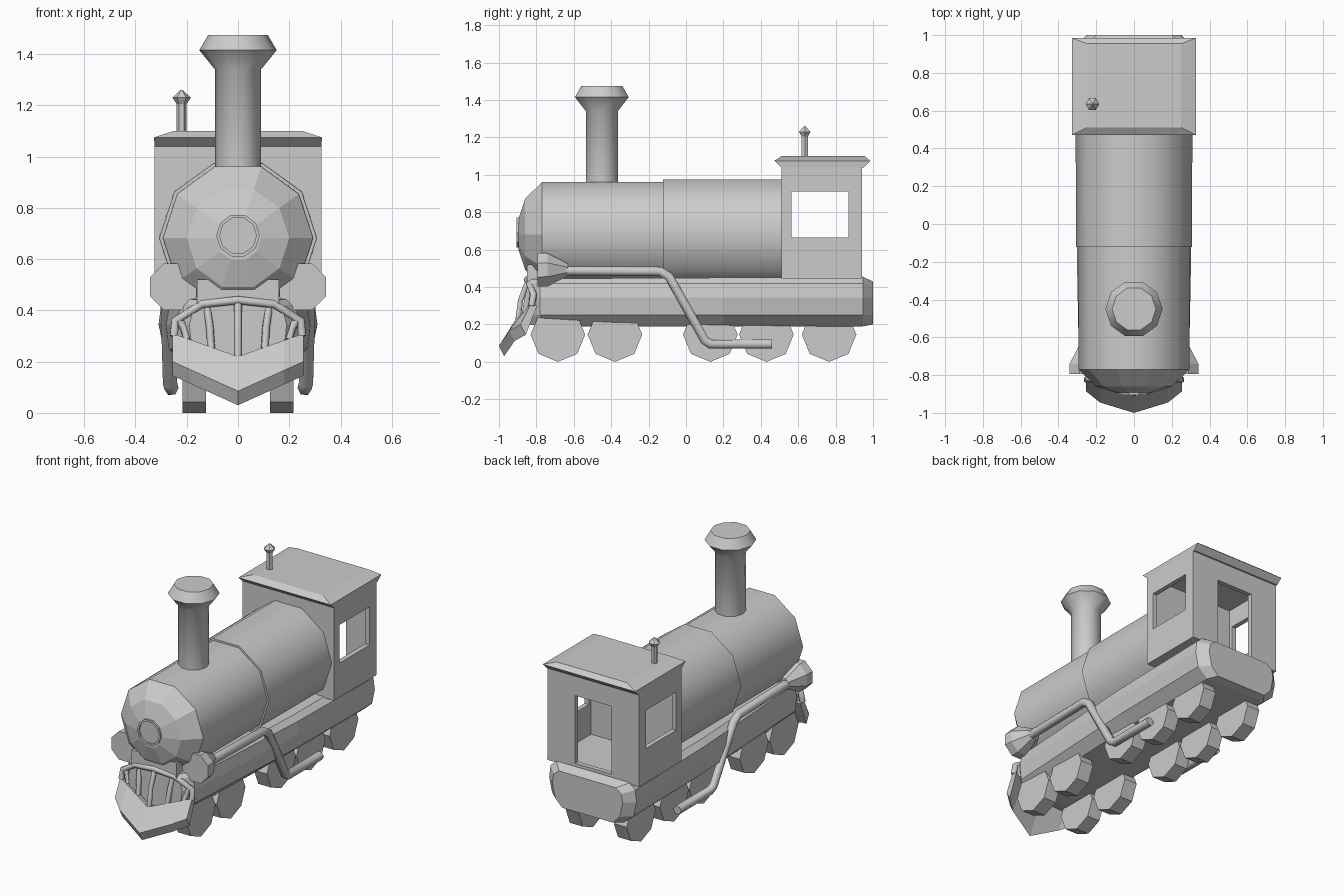
import bpy, bmesh
from math import cos, sin, pi, radians

if "Cube" in bpy.data.objects:
    bpy.data.objects.remove(bpy.data.objects["Cube"])


def loft(name, rings, smooth=None):
    """Skin a list of equal-length point rings and cap both ends."""
    bm = bmesh.new()
    vs = [[bm.verts.new(p) for p in ring] for ring in rings]
    n = len(rings[0])
    for a, b in zip(vs, vs[1:]):
        for i in range(n):
            j = (i + 1) % n
            bm.faces.new((a[i], a[j], b[j], b[i]))
    bm.faces.new(vs[0])
    bm.faces.new(vs[-1])
    bmesh.ops.recalc_face_normals(bm, faces=bm.faces)
    me = bpy.data.meshes.new(name)
    bm.to_mesh(me)
    bm.free()
    ob = bpy.data.objects.new(name, me)
    bpy.context.collection.objects.link(ob)
    if smooth:
        bpy.ops.object.select_all(action='DESELECT')
        ob.select_set(True)
        bpy.context.view_layer.objects.active = ob
        bpy.ops.object.shade_smooth_by_angle(angle=radians(smooth))
    return ob


def lathe(name, axis, centre, profile, n, phase=0, smooth=None):
    """Turned part; profile is (radius, position along axis)."""
    u, v = centre
    rings = []
    for r, t in profile:
        ring = []
        for i in range(n):
            a = phase + 2 * pi * i / n
            p, q = u + r * cos(a), v + r * sin(a)
            ring.append({'x': (t, p, q), 'y': (p, t, q), 'z': (p, q, t)}[axis])
        rings.append(ring)
    return loft(name, rings, smooth)


def box(name, x0, x1, y0, y1, z0, z1):
    return loft(name, [[(x0, y0, z), (x1, y0, z), (x1, y1, z), (x0, y1, z)] for z in (z0, z1)])


def tube(name, pts, r):
    cu = bpy.data.curves.new(name, 'CURVE')
    cu.dimensions = '3D'
    cu.bevel_depth = r
    cu.bevel_resolution = 1
    cu.use_fill_caps = True
    sp = cu.splines.new('POLY')
    sp.points.add(len(pts) - 1)
    for p, co in zip(sp.points, pts):
        p.co = (*co, 1)
    ob = bpy.data.objects.new(name, cu)
    bpy.context.collection.objects.link(ob)
    return ob


# Boiler: two barrels, faceted nose and lamp
lathe("rear_boiler", 'y', (0, .682), [(.307, -.122), (.309, .52)], 10, smooth=40)
lathe("front_boiler", 'y', (0, .682), [(.293, -.77), (.295, -.11)], 10, smooth=40)
lathe("boiler_nose", 'y', (0, .682), [(.09, -.895), (.2, -.86), (.293, -.77)], 10)
lathe("nose_lamp", 'y', (0, .692), [(.085, -.88), (.085, -.905), (.072, -.905), (.072, -.895)], 10)

# Chimney
lathe("chimney", 'z', (0, -.45),
      [(.09, .93), (.09, 1.34), (.151, 1.415), (.116, 1.475)], 10, smooth=60)

# Chassis with bulging sides and chamfered ends
def section(y, half):
    return [(s * x, y, z) for s, pts in ((1, half), (-1, half[::-1])) for x, z in pts]

loft("chassis", [
    section(-.84, [(.16, .2), (.18, .25), (.19, .345), (.17, .42), (.15, .44)]),
    section(-.78, [(.18, .19), (.23, .25), (.24, .345), (.225, .42), (.2, .445)]),
    section(.2, [(.21, .19), (.28, .25), (.295, .345), (.285, .42), (.25, .45)]),
    section(.945, [(.22, .19), (.29, .25), (.31, .345), (.3, .42), (.26, .455)]),
    section(1, [(.18, .2), (.23, .25), (.25, .345), (.24, .40), (.2, .43)])])
box("boiler_saddle", -.16, .16, -.85, -.7, .42, .52)

# Cab: hollow shell with side windows and rear doorway
cab = box("cab", -.325, .325, .51, .94, .445, 1.05)
for x0, x1, y0, y1, z0, z1 in ((-.295, .295, .54, .91, .465, 1.03),
                               (-.5, .5, .565, .87, .665, .91),
                               (-.13, .13, .8, 1.2, .475, .91)):
    cutter = box("cab_cutter", x0, x1, y0, y1, z0, z1)
    cutter.hide_render = True
    mod = cab.modifiers.new("cut", 'BOOLEAN')
    mod.operation = 'DIFFERENCE'
    mod.solver = 'EXACT'
    mod.object = cutter
    bpy.context.view_layer.objects.active = cab
    bpy.ops.object.modifier_apply(modifier=mod.name)
    bpy.data.objects.remove(cutter)

# Roof with bevelled rim
loft("cab_roof", [[(-w, y0, z), (w, y0, z), (w, y1, z), (-w, y1, z)] for w, y0, y1, z in
                  ((.325, .51, .95, 1.04), (.328, .472, .985, 1.075), (.25, .51, .955, 1.1))])

# Whistle
lathe("whistle", 'z', (-.22, .635),
      [(.019, 1.09), (.019, 1.205), (.036, 1.23), (.004, 1.26)], 6)

# Wheels, cylinders and side pipes
for s, side in ((-1, "left"), (1, "right")):
    for i, y in enumerate((-.685, -.38, .13, .43, .765)):
        lathe(f"{side}_wheel_{i + 1}", 'x', (y, .146), [(.146, s * .125), (.146, s * .217)], 8)
    lathe(f"{side}_funnel", 'y', (s * .252, .492),
          [(.098, -.795), (.096, -.74), (.035, -.63)], 8, pi / 8)
    tube(f"{side}_pipe", [(s * .265, -.66, .487), (s * .275, -.14, .485), (s * .275, -.09, .455),
                          (s * .265, .1, .115), (s * .26, .13, .095), (s * .26, .46, .095)], .028)

# Cowcatcher: V-shaped blade
def blade_top(x):
    t = abs(x) / .255
    return (x, -.915 + .085 * t, .22 + .09 * t)

rings = []
for x, y in ((-.255, -.885), (-.18, -.945), (0, -1), (.18, -.945), (.255, -.885)):
    z = .2 - .115 * (1 - abs(x) / .255)
    tx, ty, tz = blade_top(x)
    rings.append([(x, y, z), (x, y + .028, z - .055), (x, ty + .035, tz - .01), (tx, ty, tz)])
loft("cowcatcher_blade", rings)

# Cowcatcher: arched rail and bars
half = [(.25, -.825, .3), (.245, -.815, .36), (.14, -.84, .425)]
tube("cowcatcher_rail", [(-x, y, z) for x, y, z in half] + [(0, -.85, .44)] + half[::-1], .018)
for i, x in enumerate((-.21, -.11, 0, .11, .21)):
    bx, by, bz = blade_top(x)
    top = .435 - .07 * (abs(x) / .21) ** 2
    tube(f"cowcatcher_bar_{i + 1}",
         [(bx * .95, by + .015, bz - .01), (bx, by + .03, (bz + top) / 2),
          (bx * 1.1, -.845 + .03 * abs(x) / .21, top)], .016)
